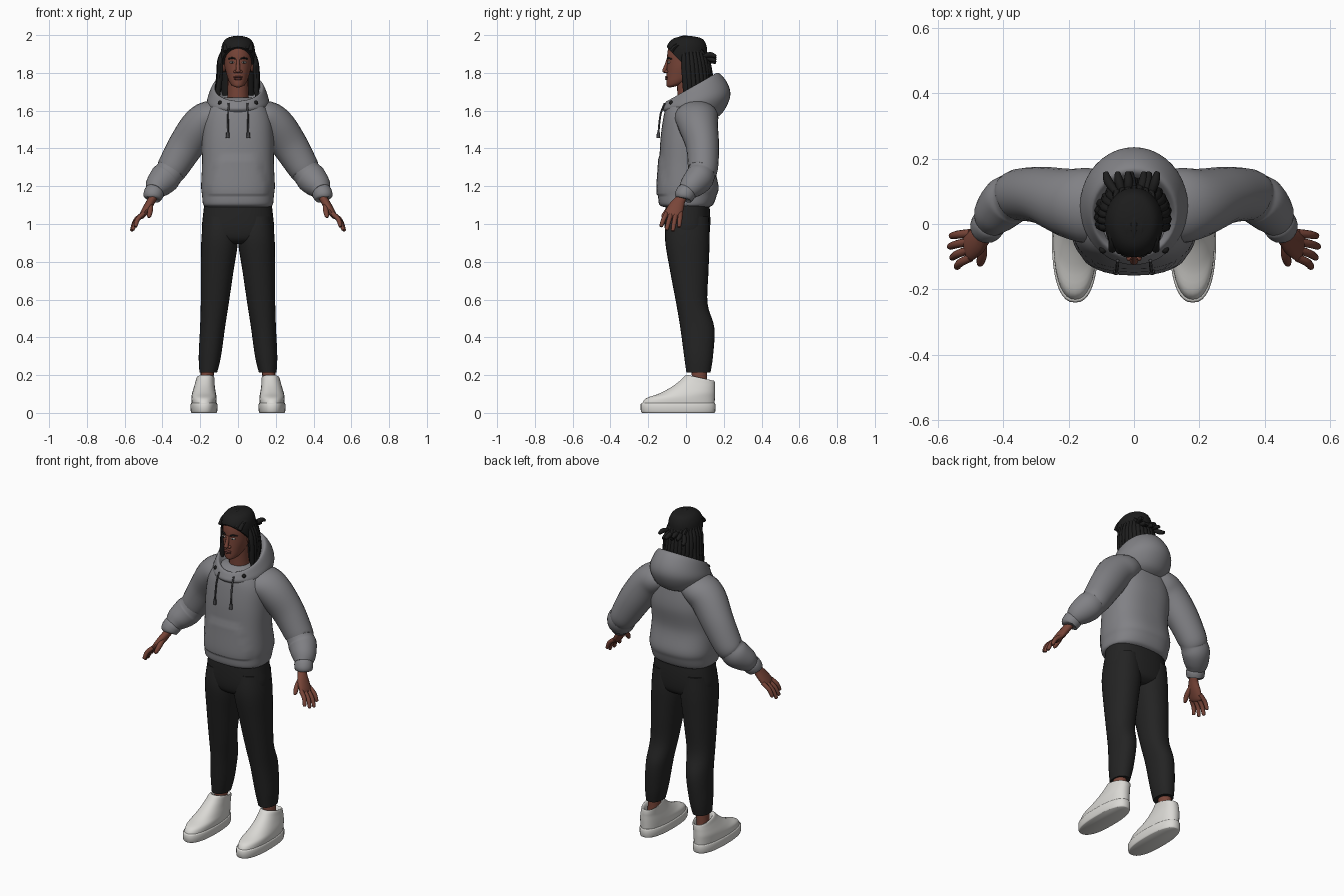
import bpy, bmesh, math, random
from mathutils import Vector, Matrix

random.seed(4)
if "Cube" in bpy.data.objects:
    bpy.data.objects.remove(bpy.data.objects["Cube"])
parts = []


def material(name, rgb):
    m = bpy.data.materials.new(name)
    m.use_nodes = True
    m.diffuse_color = (*rgb, 1)
    m.node_tree.nodes["Principled BSDF"].inputs["Base Color"].default_value = (*rgb, 1)
    return m


SKIN = material("brown skin", (0.19, 0.06, 0.04))
LIPS = material("dark lips", (0.13, 0.04, 0.033))
HAIR = material("black hair", (0.012, 0.012, 0.012))
CLOTH = material("grey fleece", (0.22, 0.22, 0.235))
CORD = material("dark cord", (0.06, 0.06, 0.065))
TROUSER = material("black trousers", (0.017, 0.017, 0.017))
SHOE = material("white leather", (0.7, 0.69, 0.66))
EYE = material("eye white", (0.5, 0.48, 0.46))


def finish(name, bm, mat, mirror=False):
    bmesh.ops.recalc_face_normals(bm, faces=bm.faces)
    mesh = bpy.data.meshes.new(name)
    bm.to_mesh(mesh)
    bm.free()
    mesh.materials.append(mat)
    ob = bpy.data.objects.new(name, mesh)
    bpy.context.collection.objects.link(ob)
    if mirror:
        mod = ob.modifiers.new("mirror", "MIRROR")
        mod.use_mirror_merge = False
    parts.append(ob)
    return ob


def smooth_stations(st, steps):
    """Catmull-Rom interpolation between stations."""
    out = []
    for i in range(len(st) - 1):
        a, b, c, d = st[max(i - 1, 0)], st[i], st[i + 1], st[min(i + 2, len(st) - 1)]
        for k in range(steps):
            t = k / steps
            out.append([q + t / 2 * (r - p + t * (2 * p - 5 * q + 4 * r - s + t * (3 * (q - r) + s - p)))
                        for p, q, r, s in zip(a, b, c, d)])
    return out + [list(st[-1])]


def skin_rings(rings):
    bm = bmesh.new()
    rows = [[bm.verts.new(p) for p in ring] for ring in rings]
    n = len(rows[0])
    for lo, hi in zip(rows, rows[1:]):
        for i in range(n):
            j = (i + 1) % n
            bm.faces.new((lo[i], lo[j], hi[j], hi[i]))
    bm.faces.new(rows[0])
    bm.faces.new(rows[-1])
    return bm


def circle(n, e):
    for i in range(n):
        a = math.tau * i / n
        c, s = math.cos(a), math.sin(a)
        yield math.copysign(abs(c) ** (2 / e), c), math.copysign(abs(s) ** (2 / e), s)


def stack(st, e=2, n=32, steps=4):
    """Rings given as half width, front y, back y, front z, back z, centre x."""
    st = [tuple(s) + (0,) * (6 - len(s)) for s in st]
    return skin_rings([[(cx + rx * c, (yf + yb + (yb - yf) * s) / 2, (zf + zb + (zb - zf) * s) / 2)
                        for c, s in circle(n, e)]
                       for rx, yf, yb, zf, zb, cx in smooth_stations(st, steps)])


def level(st):
    """Level rings given as z, half width, front y, back y, centre x."""
    return [(s[1], s[2], s[3], s[0], s[0], *s[4:]) for s in st]


def tube(st, n=10, steps=3):
    """Rings square to a path: x, y, z, radius across, other radius."""
    st = smooth_stations([tuple(s) if len(s) == 5 else (*s, s[3]) for s in st], steps)
    pts = [Vector(s[:3]) for s in st]
    along = (pts[-1] - pts[0]).normalized()
    ref = Vector((1, 0, 0)) if abs(along.y) > 0.8 else Vector((0, 1, 0))
    rings = []
    for i, s in enumerate(st):
        t = (pts[min(i + 1, len(pts) - 1)] - pts[max(i - 1, 0)]).normalized()
        side = (ref - t * t.dot(ref)).normalized()
        up = t.cross(side)
        rings.append([pts[i] + side * s[3] * a + up * s[4] * b for a, b in circle(n, 2)])
    return skin_rings(rings)


def ball(name, loc, radii, mat, mirror=False):
    bm = bmesh.new()
    bmesh.ops.create_uvsphere(bm, u_segments=16, v_segments=10, radius=1,
                              matrix=Matrix.Translation(loc) @ Matrix.Diagonal((*radii, 1)))
    return finish(name, bm, mat, mirror)


# Hoodie body, with a slightly raised front pocket
body = stack(level([(1.09, .17, -.12, .125), (1.105, .185, -.142, .145), (1.15, .19, -.148, .162),
                    (1.2, .195, -.15, .172), (1.32, .19, -.142, .15), (1.45, .19, -.135, .165),
                    (1.55, .18, -.122, .155), (1.61, .155, -.108, .14), (1.65, .12, -.085, .12),
                    (1.67, .07, -.05, .08)]), 2.5, 48, 6)
for v in body.verts:
    if v.co.y < 0 and 1.15 < v.co.z < 1.36 and abs(v.co.x) < .15 - max(0, v.co.z - 1.22) * .4:
        v.co.y -= .007
finish("hoodie_body", body, CLOTH)

# Sleeves and cuffs
finish("sleeves", tube([(.07, .04, 1.58, .1, .06), (.14, .055, 1.565, .115, .09), (.2, .065, 1.52, .105, .1),
                        (.275, .087, 1.415, .088, .095), (.345, .09, 1.3, .08, .083),
                        (.365, .082, 1.27, .074, .077), (.39, .068, 1.24, .077, .081),
                        (.425, .03, 1.2, .066, .068), (.442, .003, 1.172, .05, .048)], 24, 5), CLOTH, True)
finish("cuffs", tube([(.436, .01, 1.18, .046), (.443, .002, 1.168, .053), (.455, -.015, 1.142, .049),
                      (.457, -.018, 1.135, .036)], 20), CLOTH, True)

# Lowered hood
finish("hood", stack([(.12, -.09, .13, 1.57, 1.55), (.15, -.115, .19, 1.595, 1.585),
                      (.165, -.125, .233, 1.61, 1.67), (.155, -.117, .222, 1.63, 1.74),
                      (.134, -.102, .172, 1.65, 1.8), (.115, -.085, .135, 1.645, 1.77),
                      (.08, -.06, .08, 1.6, 1.68)], 2, 40, 5), CLOTH)

# Drawstrings with tips and eyelets
finish("drawstrings", tube([(.05, -.112, 1.64, .005), (.052, -.135, 1.58, .005), (.054, -.146, 1.48, .005)], 8),
       CORD, True)
finish("drawstring_tips", tube([(.054, -.146, 1.485, .008), (.055, -.147, 1.455, .01)], 8), CORD, True)
ball("eyelets", (.095, -.078, 1.642), (.012, .012, .011), HAIR, True)

# Trousers
finish("trouser_hips", stack(level([(1.13, .175, -.105, .12), (1.05, .185, -.112, .128), (.97, .19, -.112, .127),
                                    (.92, .165, -.1, .115), (.895, .08, -.07, .08)]), 2.4), TROUSER)
finish("trouser_legs", stack(level([(1.04, .08, -.1, .12, .1), (.92, .097, -.111, .125, .097),
                                    (.75, .086, -.084, .119, .11), (.58, .074, -.052, .114, .123),
                                    (.45, .066, -.03, .15, .135), (.3, .059, -.01, .143, .149),
                                    (.215, .047, .002, .13, .157)]), 2.2, 28, 5), TROUSER, True)

# Ankles and shoes
finish("ankles", tube([(.165, .072, .08, .042, .036), (.165, .072, .15, .04, .034), (.16, .07, .26, .042, .036)], 16),
       SKIN, True)
finish("shoe_soles", stack(level([(0, .066, -.232, .15, .18), (.008, .07, -.239, .155, .18),
                                  (.045, .071, -.24, .156, .18), (.052, .066, -.233, .151, .18)]), 2.4, 36, 2),
       SHOE, True)
finish("shoe_uppers", stack([(.066, -.234, .151, .045, .045, .18), (.067, -.212, .153, .077, .08, .18),
                             (.063, -.14, .154, .103, .105, .18), (.056, -.075, .154, .138, .13, .178),
                             (.051, -.03, .154, .172, .15, .175), (.047, 0, .15, .2, .17, .172),
                             (.037, .015, .137, .19, .16, .17), (.03, .025, .12, .12, .12, .168)], 2.3, 36),
       SHOE, True)

# Hands
finish("palms", tube([(.435, -.005, 1.17, .03, .024), (.455, -.03, 1.13, .029, .022), (.478, -.052, 1.09, .042, .022),
                      (.505, -.07, 1.048, .045, .017), (.513, -.075, 1.035, .032, .009)], 16), SKIN, True)
for i, (name, x, y, z) in enumerate([("index", .543, -.133, .985), ("middle", .558, -.104, .967),
                                     ("ring", .565, -.07, .962), ("little", .56, -.037, .982)]):
    root = Vector((.5, -.103 + .025 * i, 1.055))
    tip = Vector((x, y, z))
    mid = root.lerp(tip, .5) + Vector((.009, 0, .006))
    end = tip.lerp(mid, .12)
    finish(name + "_fingers", tube([(*root, .013), (*mid, .0125), (*end, .01), (*tip, .004)]), SKIN, True)
finish("thumbs", tube([(.464, -.055, 1.105, .015), (.464, -.092, 1.075, .015), (.47, -.118, 1.045, .012),
                       (.473, -.126, 1.034, .005)]), SKIN, True)

# Neck and head
finish("neck", tube([(0, .03, 1.58, .075, .07), (0, .015, 1.67, .06, .057), (0, .01, 1.78, .06, .055)], 20), SKIN)
head = [(.012, -.085, -.04, 1.722, 1.732), (.035, -.1, 0, 1.728, 1.747), (.05, -.104, .05, 1.747, 1.775),
        (.06, -.103, .075, 1.78, 1.8), (.069, -.101, .085, 1.82, 1.83), (.074, -.1, .095, 1.86, 1.86),
        (.076, -.099, .098, 1.9, 1.9), (.069, -.09, .092, 1.94, 1.94), (.048, -.06, .07, 1.97, 1.97),
        (.012, -.01, .02, 1.982, 1.982)]
finish("head", stack(head), SKIN)

# Face
finish("nose_bridge", tube([(0, -.095, 1.87, .008), (0, -.104, 1.84, .01), (0, -.114, 1.812, .012)], 12), SKIN)
ball("nose_tip", (0, -.112, 1.811), (.013, .013, .011), SKIN)
ball("nostrils", (.014, -.103, 1.807), (.01, .011, .008), SKIN, True)
ball("upper_lip", (0, -.101, 1.778), (.024, .011, .006), LIPS)
ball("lower_lip", (0, -.1, 1.768), (.021, .011, .007), LIPS)
ball("eyes", (.031, -.09, 1.856), (.014, .008, .006), EYE, True)
ball("irises", (.031, -.0955, 1.856), (.0055, .004, .0055), HAIR, True)
finish("eyebrows", tube([(.014, -.1, 1.874, .003), (.032, -.094, 1.879, .005), (.052, -.075, 1.873, .003)], 8),
       HAIR, True)
ball("ears", (.074, .005, 1.835), (.01, .02, .03), SKIN, True)

# Hair cap trimmed along a sloping hairline
cap = stack([(rx + .014, yf - .006, yb + .014, zf + .012, zb + .012) for rx, yf, yb, zf, zb in head])
cut = bmesh.ops.bisect_plane(cap, geom=cap.verts[:] + cap.edges[:] + cap.faces[:], plane_co=(0, -.1, 1.935),
                             plane_no=(0, -.135, -.13), clear_outer=True)
bmesh.ops.holes_fill(cap, edges=[g for g in cut["geom_cut"] if isinstance(g, bmesh.types.BMEdge)])
finish("hair_cap", cap, HAIR)
finish("hair_back", stack(level([(1.88, .08, .0, .11), (1.78, .088, .005, .118), (1.68, .088, .02, .115)])), HAIR)

# Hanging locks around the sides and back
count = 19
for i in range(count):
    a = math.radians(-14 + 208 * i / (count - 1))
    c, s = math.cos(a), math.sin(a)
    j = random.uniform(-.008, .008)
    finish("hanging_lock", tube([(.078 * c, .01 + .09 * s, 1.92, .009), (.095 * c, .015 + .1 * s, 1.86 + j, .015),
                                 (.1 * c, .02 + .108 * s, 1.78, .016), ((.103 + j) * c, .025 + .11 * s, 1.71, .015),
                                 (.104 * c, .02 + .11 * s, 1.675 + j, .007)], 8), HAIR)

# Swept-back rows on the crown, ending in loose tied tips
for i in range(-3, 4):
    x = i * .022
    drop = math.sqrt(1 - (x / .095) ** 2)
    crown = [(-.085, .06), (-.055, .1), (0, .116), (.06, .092), (.105, .03)]
    finish("crown_row", tube([(x * (1 - max(y, 0) * 2), y * (.75 + .25 * drop), 1.87 + z * drop, .012)
                              for y, z in crown], 8), HAIR)
    tipx = x * 1.1 + random.uniform(-.01, .01)
    tipz = 1.865 + random.uniform(-.025, .025)
    finish("tied_tip", tube([(x * .8, .095, 1.89, .011), (tipx, .13, tipz + .01, .014),
                             (tipx * 1.1, .158, tipz, .008)], 8), HAIR)

# Smooth shading with sharp edges kept
for ob in bpy.context.selected_objects:
    ob.select_set(False)
for ob in parts:
    ob.select_set(True)
bpy.context.view_layer.objects.active = parts[0]
bpy.ops.object.shade_smooth_by_angle(angle=math.radians(45))
